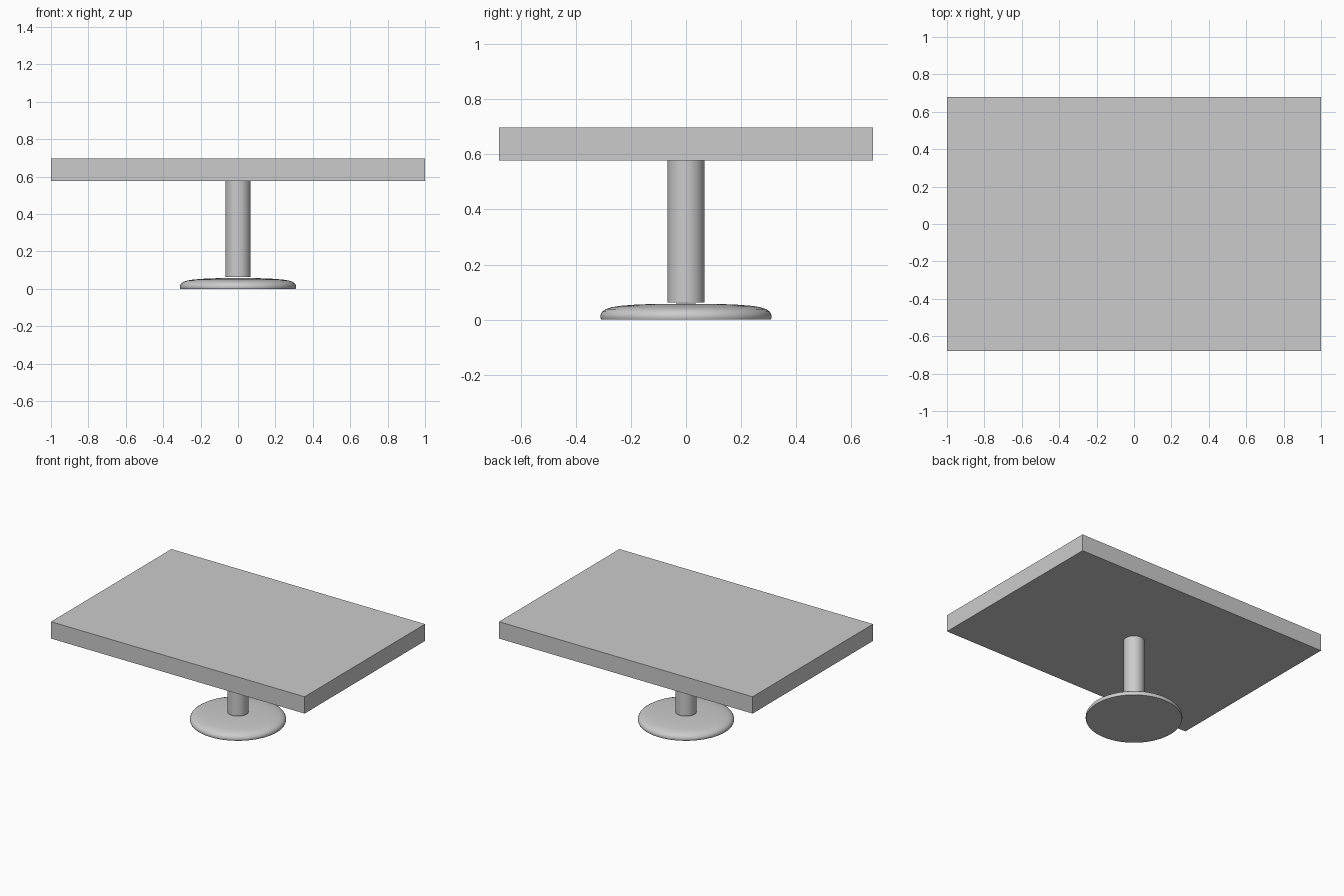
import bpy, bmesh, math

if "Cube" in bpy.data.objects:
    bpy.data.objects.remove(bpy.data.objects["Cube"])

def finish(name, bm, smooth=False):
    bmesh.ops.remove_doubles(bm, verts=bm.verts, dist=1e-5)
    bmesh.ops.recalc_face_normals(bm, faces=bm.faces)
    me = bpy.data.meshes.new(name)
    bm.to_mesh(me)
    bm.free()
    ob = bpy.data.objects.new(name, me)
    bpy.context.collection.objects.link(ob)
    if smooth:
        bpy.ops.object.select_all(action='DESELECT')
        ob.select_set(True)
        bpy.context.view_layer.objects.active = ob
        bpy.ops.object.shade_smooth_by_angle(angle=math.radians(40))
    return ob

def lathe(name, profile, steps=64):
    bm = bmesh.new()
    vs = [bm.verts.new((r, 0, z)) for r, z in profile]
    es = [bm.edges.new(p) for p in zip(vs, vs[1:])]
    bmesh.ops.spin(bm, geom=vs + es, cent=(0, 0, 0), axis=(0, 0, 1),
                   angle=math.tau, steps=steps, use_duplicate=False)
    return finish(name, bm, True)

# Rectangular slab top
bm = bmesh.new()
bmesh.ops.create_cube(bm, size=1)
for v in bm.verts:
    v.co = (v.co.x * 2, v.co.y * 1.356, 0.637 + v.co.z * 0.12)
finish("table_top", bm)

# Round column, hovering just above the base
lathe("column", [(0, 0.063), (0.067, 0.063), (0.067, 0.577), (0, 0.577)])

# Flat-bottomed disc base with a rounded rim and gently domed top
lathe("base", [(0, 0), (0.308, 0), (0.311, 0.008), (0.310, 0.018),
               (0.304, 0.029), (0.291, 0.038), (0.27, 0.045),
               (0.24, 0.050), (0.19, 0.054), (0.12, 0.057), (0, 0.058)])
